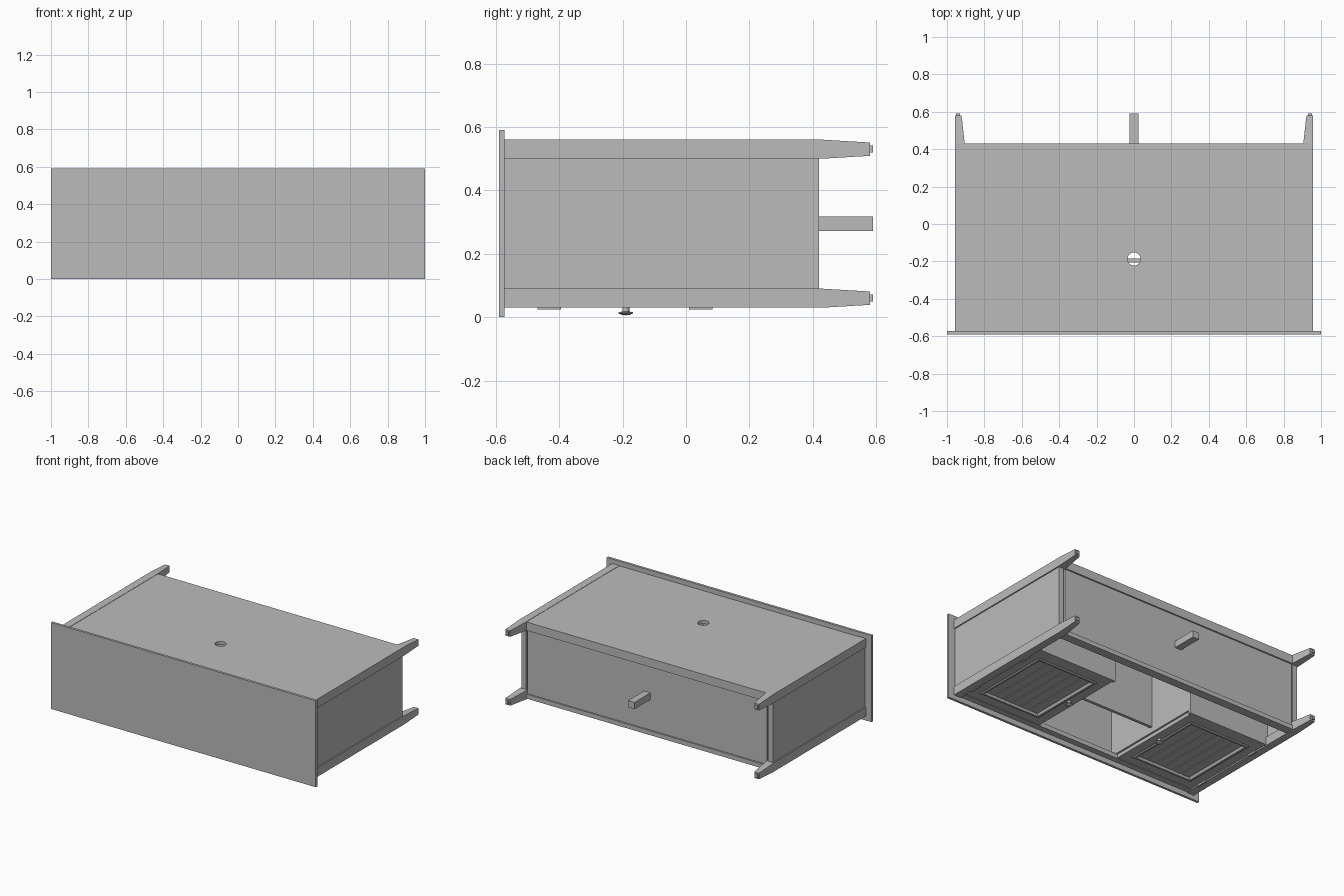
import bpy, bmesh, math
from mathutils import Matrix, Vector

cube = bpy.data.objects.get("Cube")
if cube:
    bpy.data.objects.remove(cube, do_unlink=True)

GREY = (0.5, 0.5, 0.5, 1)
mat = bpy.data.materials.new("plain grey")
mat.use_nodes = True
mat.diffuse_color = GREY
mat.node_tree.nodes["Principled BSDF"].inputs["Base Color"].default_value = GREY


def finish(name, bm):
    bmesh.ops.recalc_face_normals(bm, faces=bm.faces)
    mesh = bpy.data.meshes.new(name)
    bm.to_mesh(mesh)
    bm.free()
    mesh.materials.append(mat)
    obj = bpy.data.objects.new(name, mesh)
    bpy.context.collection.objects.link(obj)
    return obj


def add_box(bm, x, y, z):
    lo, hi = Vector((x[0], y[0], z[0])), Vector((x[1], y[1], z[1]))
    m = Matrix.Translation((lo + hi) / 2) @ Matrix.Diagonal((*(hi - lo), 1))
    return bmesh.ops.create_cube(bm, size=1, matrix=m)["verts"]


def box(name, x, y, z):
    bm = bmesh.new()
    add_box(bm, x, y, z)
    return finish(name, bm)


def span(side, a, b):
    return tuple(sorted((side * a, side * b)))


def lathe(name, profile, centre, segments=20):
    # Spin (radius, z) points around the z axis
    bm = bmesh.new()
    verts = [bm.verts.new((r, 0, z)) for r, z in profile]
    edges = [bm.edges.new(p) for p in zip(verts, verts[1:])]
    bmesh.ops.spin(bm, geom=verts + edges, cent=(0, 0, 0), axis=(0, 0, 1),
                   angle=math.tau, steps=segments)
    bmesh.ops.remove_doubles(bm, verts=bm.verts, dist=0.0002)
    bmesh.ops.translate(bm, verts=bm.verts, vec=centre)
    return finish(name, bm)


def leg(name, side, z0, z1):
    # Straight post, tapered foot and small glide, lofted along y
    bm = bmesh.new()
    mid = (z0 + z1) / 2
    rings = [(-0.573, 0.905, 0.958, 0.03), (0.43, 0.905, 0.958, 0.03),
             (0.58, 0.922, 0.958, 0.021), (0.58, 0.93, 0.952, 0.011),
             (0.59, 0.93, 0.952, 0.011)]
    loops = []
    for y, xa, xb, h in rings:
        corners = ((xa, mid - h), (xb, mid - h), (xb, mid + h), (xa, mid + h))
        loops.append([bm.verts.new((side * x, y, z)) for x, z in corners])
    for a, b in zip(loops, loops[1:]):
        for i in range(4):
            j = (i + 1) % 4
            bm.faces.new((a[i], a[j], b[j], b[i]))
    bm.faces.new(loops[0])
    bm.faces.new(loops[-1])
    finish(name, bm)


def door(name, side):
    # Slab with raised moulding around a sunken plank panel
    bm = bmesh.new()
    x0, x1 = span(side, 0.312, 0.903)
    add_box(bm, (x0, x1), (-0.53, 0.16), (0.037, 0.062))
    face = min(bm.faces, key=lambda f: f.calc_center_median().z)
    for width, lift in ((0.062, 0), (0.008, 0.006), (0.012, 0), (0.01, -0.018)):
        bmesh.ops.inset_region(bm, faces=[face], thickness=width,
                               depth=0, use_even_offset=True)
        for v in face.verts:
            v.co.z -= lift
    xs = [v.co.x for v in face.verts]
    ys = [v.co.y for v in face.verts]
    count = 6
    step = (max(xs) - min(xs)) / count
    for i in range(count):
        a = min(xs) + i * step
        add_box(bm, (a + 0.003, a + step - 0.003),
                (min(ys), max(ys)), (0.043, 0.051))
    finish(name, bm)


# Top slab and carcass
box("table_top", (-1, 1), (-0.59, -0.573), (0, 0.59))
box("bottom_panel", (-0.905, 0.905), (0.4, 0.42), (0.06, 0.535))
box("front_top_rail", (-0.905, 0.905), (-0.573, -0.532), (0.035, 0.065))
box("front_bottom_rail", (-0.905, 0.905), (0.37, 0.43), (0.035, 0.065))
box("back_bottom_rail", (-0.905, 0.905), (0.405, 0.43), (0.5, 0.535))
box("middle_shelf", (-0.3, 0.3), (-0.205, -0.185), (0.1, 0.535))
box("middle_leg", (-0.024, 0.024), (0.42, 0.59), (0.272, 0.318))

# Back panel with a round cable hole
back = box("back_panel", (-0.905, 0.905), (-0.573, 0.43), (0.535, 0.558))
bm = bmesh.new()
bmesh.ops.create_cone(bm, cap_ends=True, segments=32, radius1=0.035, radius2=0.035,
                      depth=0.1, matrix=Matrix.Translation((0, -0.187, 0.547)))
cutter = finish("cable_hole_cutter", bm)
cutter.hide_render = True
mod = back.modifiers.new("cable_hole", "BOOLEAN")
mod.operation = "DIFFERENCE"
mod.solver = "EXACT"
mod.object = cutter
bpy.context.view_layer.objects.active = back
bpy.ops.object.modifier_apply(modifier=mod.name)
bpy.data.objects.remove(cutter, do_unlink=True)

# Parts repeated on both ends
knob_profile = [(0, 0.006), (0.012, 0.007), (0.024, 0.013), (0.022, 0.016),
                (0.011, 0.018), (0.011, 0.038)]
smooth = []
for side, word in ((1, "left"), (-1, "right")):
    leg(f"front_leg_{word}", side, 0.03, 0.09)
    leg(f"back_leg_{word}", side, 0.5, 0.56)
    box(f"side_panel_{word}", span(side, 0.915, 0.95), (-0.573, 0.42), (0.088, 0.502))
    box(f"divider_{word}", span(side, 0.3, 0.32), (-0.573, 0.18), (0.062, 0.535))
    box(f"compartment_floor_{word}", span(side, 0.3, 0.915), (0.16, 0.18), (0.037, 0.535))
    door(f"door_{word}", side)
    smooth.append(lathe(f"knob_{word}", knob_profile, (side * 0.36, -0.19, 0)))
    for y, end in ((-0.432, "upper"), (0.047, "lower")):
        box(f"hinge_{end}_{word}", span(side, 0.898, 0.91),
            (y - 0.037, y + 0.037), (0.025, 0.04))

bpy.ops.object.select_all(action="DESELECT")
for obj in smooth:
    obj.select_set(True)
bpy.context.view_layer.objects.active = smooth[0]
bpy.ops.object.shade_smooth_by_angle(angle=math.radians(40))
